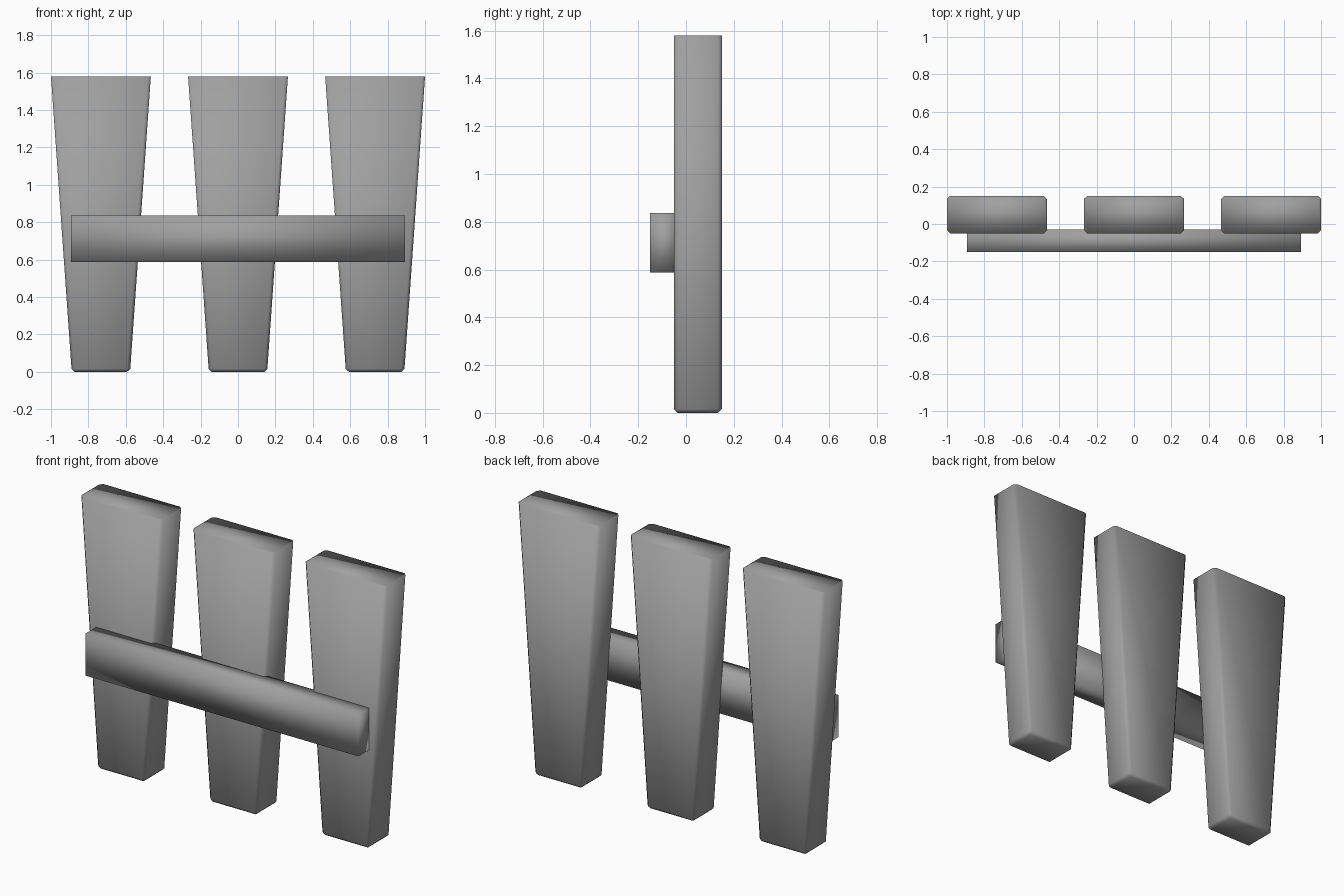
import bpy
import bmesh

if "Cube" in bpy.data.objects:
    bpy.data.objects.remove(bpy.data.objects["Cube"])

# Dark grey finish shared by all parts
grey = bpy.data.materials.new("dark_grey")
grey.diffuse_color = (0.35, 0.35, 0.35, 1.0)
grey.use_nodes = True
grey.node_tree.nodes["Principled BSDF"].inputs["Base Color"].default_value = grey.diffuse_color


def box(name, x, y, z, top_w, bottom_w, bevel=0.0):
    """Smooth-shaded box with optional taper; bevels every edge but the top rim."""
    bm = bmesh.new()
    bmesh.ops.create_cube(bm, size=1.0)
    for v in bm.verts:
        top = v.co.z > 0
        v.co.x *= top_w if top else bottom_w
        v.co.y = y[1] if v.co.y > 0 else y[0]
        v.co.z = z[1] if top else z[0]
    if bevel:
        edges = [e for e in bm.edges if min(v.co.z for v in e.verts) < z[1] - 0.01]
        bmesh.ops.bevel(bm, geom=edges, offset=bevel, segments=1,
                        profile=0.5, affect='EDGES')
    for f in bm.faces:
        f.smooth = True
    mesh = bpy.data.meshes.new(name)
    bm.to_mesh(mesh)
    bm.free()
    mesh.materials.append(grey)
    obj = bpy.data.objects.new(name, mesh)
    obj.location.x = x
    bpy.context.collection.objects.link(obj)
    return obj


# Three upright pickets, wider at the top
for side, x in (("left", -0.733), ("middle", 0.0), ("right", 0.733)):
    box(f"{side}_picket", x, (-0.05, 0.15), (0.0, 1.58), 0.534, 0.312, bevel=0.016)

# Cross rail on the front, slightly sunk into the pickets
box("cross_rail", 0.0, (-0.15, -0.03), (0.588, 0.836), 1.784, 1.784)
